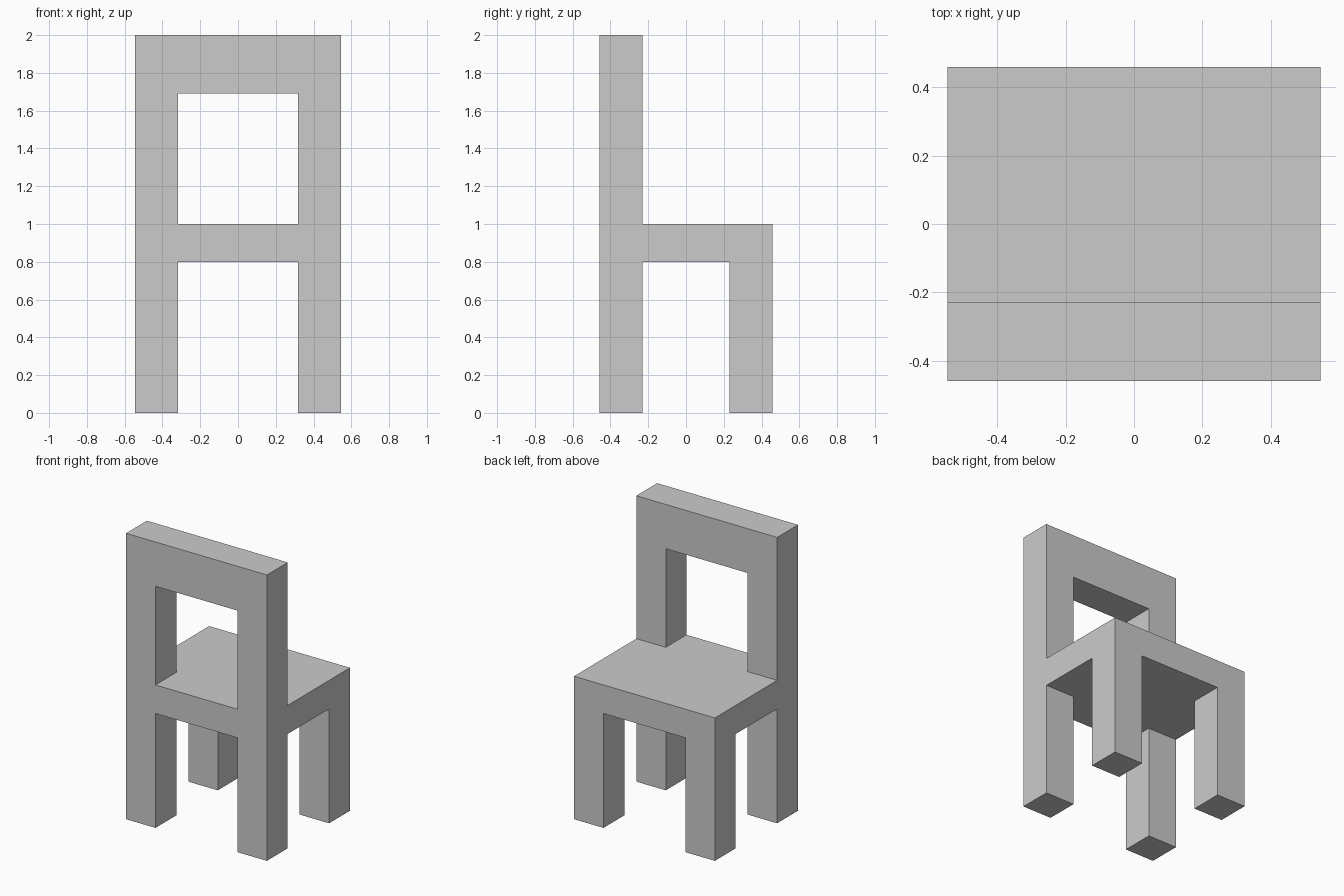
import bpy
import bmesh

if "Cube" in bpy.data.objects:
    bpy.data.objects.remove(bpy.data.objects["Cube"])

W, D, H = 0.545, 0.459, 2.0        # half width, half depth, height
LEG_X, LEG_Y = 0.317, 0.229        # inner faces of the legs
SEAT_LOW, SEAT_TOP = 0.80, 1.0
RAIL_LOW = 1.69


def extrude_x(name, profile, half_width):
    """Extrude a (y, z) outline symmetrically along x."""
    bm = bmesh.new()
    face = bm.faces.new([bm.verts.new((-half_width, y, z)) for y, z in profile])
    new = bmesh.ops.extrude_face_region(bm, geom=[face], use_keep_orig=True)["geom"]
    verts = [v for v in new if isinstance(v, bmesh.types.BMVert)]
    bmesh.ops.translate(bm, verts=verts, vec=(2 * half_width, 0, 0))
    bmesh.ops.recalc_face_normals(bm, faces=bm.faces)
    mesh = bpy.data.meshes.new(name)
    bm.to_mesh(mesh)
    bm.free()
    obj = bpy.data.objects.new(name, mesh)
    bpy.context.collection.objects.link(obj)
    return obj


def cut(target, name, y0, y1, z0, z1):
    """Cut a box-shaped opening between the left and right posts."""
    cutter = extrude_x(name, [(y0, z0), (y1, z0), (y1, z1), (y0, z1)], LEG_X)
    cutter.hide_render = True
    mod = target.modifiers.new(name, 'BOOLEAN')
    mod.operation = 'DIFFERENCE'
    mod.solver = 'EXACT'
    mod.object = cutter
    bpy.context.view_layer.objects.active = target
    bpy.ops.object.modifier_apply(modifier=name)
    bpy.data.objects.remove(cutter)


# One-piece chair: h-shaped side outline, with the gap between front and rear legs
chair = extrude_x("chair", [
    (-D, 0), (-LEG_Y, 0), (-LEG_Y, SEAT_LOW), (LEG_Y, SEAT_LOW), (LEG_Y, 0),
    (D, 0), (D, SEAT_TOP), (-LEG_Y, SEAT_TOP), (-LEG_Y, H), (-D, H)], W)

# Gap between left and right legs
cut(chair, "leg_gap", -1, 1, -0.5, SEAT_LOW)

# Window in the backrest
cut(chair, "back_window", -1, 0, SEAT_TOP, RAIL_LOW)
